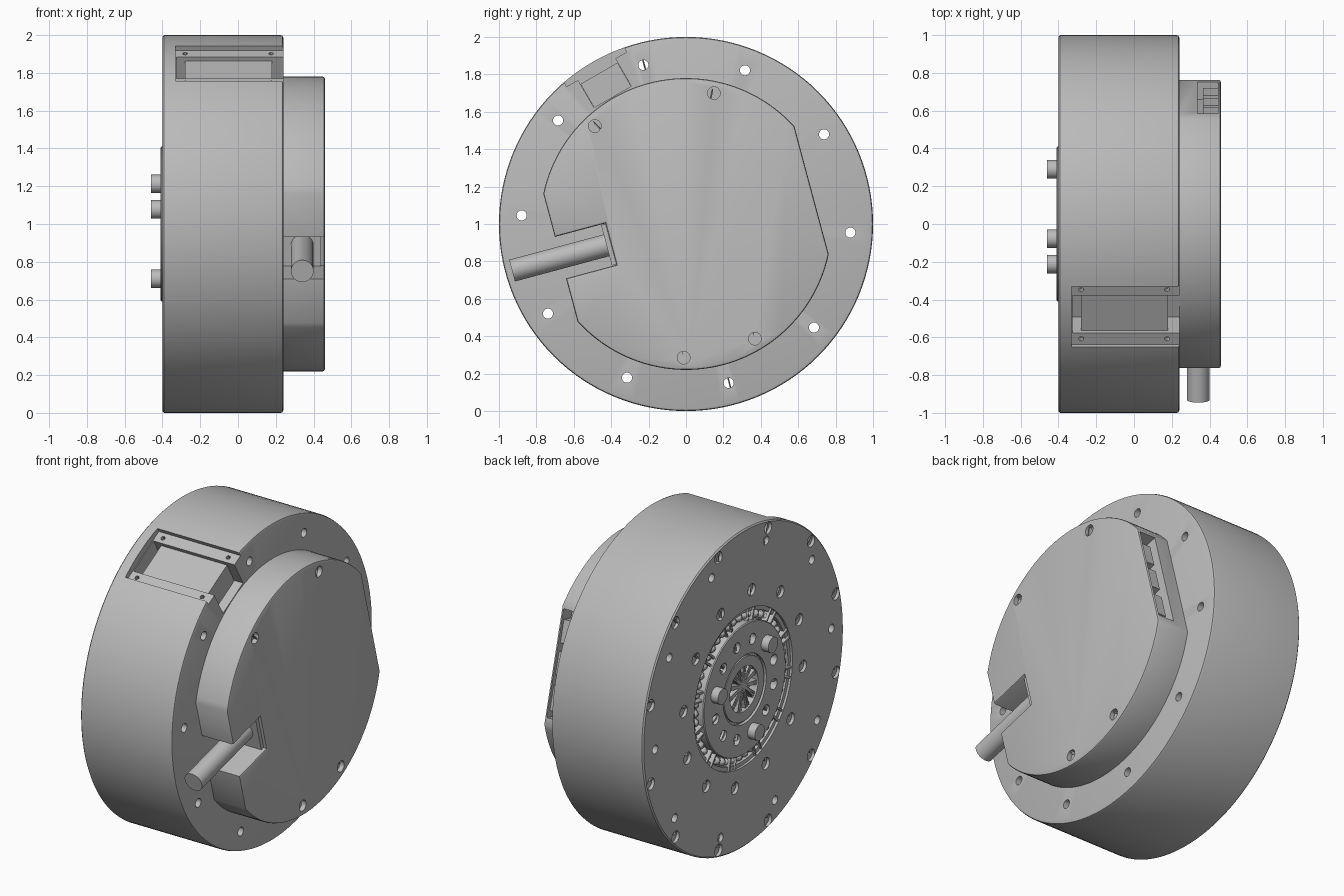
import bpy, bmesh
from math import radians, sin, cos, pi
from mathutils import Matrix, Vector

if "Cube" in bpy.data.objects:
    bpy.data.objects.remove(bpy.data.objects["Cube"])

grey = bpy.data.materials.new("metal grey")
grey.use_nodes = True
grey.diffuse_color = (0.5, 0.5, 0.5, 1)
grey.node_tree.nodes["Principled BSDF"].inputs["Base Color"].default_value = (0.5, 0.5, 0.5, 1)

AXIS = Matrix.Translation((0, 0, 1))       # the drum axis runs along x at z = 1
TILT = 15                                  # angle of the cover and cable
SOCKET = 30                                # angle of the rim socket


def finish(bm, name, angle=0):
    bmesh.ops.remove_doubles(bm, verts=bm.verts, dist=1e-5)
    bmesh.ops.recalc_face_normals(bm, faces=bm.faces)
    bm.transform(AXIS @ Matrix.Rotation(radians(angle), 4, 'X'))
    mesh = bpy.data.meshes.new(name)
    bm.to_mesh(mesh)
    bm.free()
    mesh.materials.append(grey)
    obj = bpy.data.objects.new(name, mesh)
    bpy.context.collection.objects.link(obj)
    return obj


def add_box(bm, x, y, z):
    """Box from three (low, high) ranges."""
    size = [b - a for a, b in (x, y, z)]
    mid = [(a + b) / 2 for a, b in (x, y, z)]
    m = Matrix.Translation(mid) @ Matrix.Diagonal((*size, 1))
    bmesh.ops.create_cube(bm, size=1, matrix=m)


def add_rod(bm, start, end, r, sides=24):
    start, end = Vector(start), Vector(end)
    d = end - start
    m = Matrix.Translation((start + end) / 2) @ d.to_track_quat('Z', 'Y').to_matrix().to_4x4()
    bmesh.ops.create_cone(bm, cap_ends=True, segments=sides, radius1=r, radius2=r,
                          depth=d.length, matrix=m)


def add_lathe(bm, profile, steps, offset=(0, 0)):
    """Spin (x, radius) points about the x axis."""
    verts = [bm.verts.new((x, 0, r)) for x, r in profile]
    edges = [bm.edges.new(p) for p in zip(verts, verts[1:])]
    res = bmesh.ops.spin(bm, geom=verts + edges, cent=(0, 0, 0), axis=(1, 0, 0),
                         angle=2 * pi, steps=steps, use_merge=True)
    new = {v for v in bm.verts if v.index == -1} | set(verts)
    bmesh.ops.translate(bm, verts=list(new), vec=(0, *offset))
    bm.verts.index_update()


def polar(r, degrees):
    a = radians(degrees)
    return r * cos(a), r * sin(a)


def cut(obj, cutter):
    mod = obj.modifiers.new("cut", 'BOOLEAN')
    mod.operation, mod.solver, mod.object = 'DIFFERENCE', 'EXACT', cutter
    bpy.context.view_layer.update()
    deps = bpy.context.evaluated_depsgraph_get()
    mesh = bpy.data.meshes.new_from_object(obj.evaluated_get(deps))
    obj.modifiers.clear()
    obj.data = mesh
    bpy.data.objects.remove(cutter)


def rods(name, spots, x0, x1, r, sides=20, angle=0):
    bm = bmesh.new()
    for y, z in spots:
        add_rod(bm, (x0, y, z), (x1, y, z), r, sides)
    return finish(bm, name, angle)


def screws(name, spots, x, face, r, angle=0):
    """Screw heads with hexagonal-looking sockets; face is +1 or -1 along x."""
    bm = bmesh.new()
    profile = [(x - face * .03, 0), (x - face * .03, r * .5), (x, r * .5),
               (x, r * .85), (x - face * .006, r), (x - face * .04, r)]
    for s in spots:
        add_lathe(bm, profile, 12, s)
    return finish(bm, name, angle)


# Drum body with bore, hub and bearing groove on the back
bm = bmesh.new()
add_lathe(bm, [(-.12, 0), (-.12, .11), (-.35, .11), (-.35, .14), (-.405, .14), (-.405, .2),
               (-.39, .2), (-.39, .215), (-.41, .215), (-.41, .405), (-.404, .41), (-.36, .41),
               (-.36, .465), (-.385, .465), (-.385, .49), (-.4, .49), (-.4, .992), (-.392, 1),
               (.225, 1), (.236, .996), (.24, .985), (.24, 0)], 128)
body = finish(bm, "drum_body")

through = [polar(.88, 33 + 36 * i) for i in range(10)]
rim = [polar(.955, 15 + 30 * i) for i in range(12)]
inner = [polar(.6, 30 * i + 8) for i in range(12)]
hub = [polar(.3, 15 + 30 * i) for i in range(12) if i % 4]
pins = [polar(.3, 15 + 120 * i) for i in range(3)]

cut(body, rods("through_hole_cutter", through, -.6, .6, .027))
cut(body, rods("rim_hole_cutter", rim, -.6, -.38, .037))
cut(body, rods("inner_hole_cutter", inner, -.6, -.38, .037))
cut(body, rods("hub_hole_cutter", hub, -.6, -.3, .033))

# Rim socket: shallow flat, then a deep pocket open to the front face
bm = bmesh.new()
add_box(bm, (-.33, .3), (-.185, .185), (.955, 1.2))
cut(body, finish(bm, "socket_flat_cutter", SOCKET))
bm = bmesh.new()
add_box(bm, (-.325, .3), (-.115, .115), (.785, 1.2))
cut(body, finish(bm, "socket_pocket_cutter", SOCKET))
bm = bmesh.new()
for x in (-.28, .175):
    for y in (-.15, .15):
        add_rod(bm, (x, y, .92), (x, y, 1.2), .013, 12)
cut(body, finish(bm, "socket_hole_cutter", SOCKET))

bm = bmesh.new()
add_box(bm, (-.28, .18), (-.114, .114), (.78, .93))
finish(bm, "socket_connector", SOCKET)

# Back face details
screws("rim_screws", rim, -.395, -1, .028)
screws("inner_screws", inner, -.395, -1, .028)
drive_pins = rods("drive_pins", pins, -.46, -.38, .049, 32)
bm = bmesh.new()
for i in range(48):
    y, z = polar(.438, 7.5 * i)
    bmesh.ops.create_uvsphere(bm, u_segments=10, v_segments=6, radius=.024,
                              matrix=Matrix.Translation((-.365, y, z)))
finish(bm, "bearing_balls")

# Cover: round plate with two flats and a cable notch
R, HALF = .78, 27
flat = R * cos(radians(HALF))
outline = [polar(R, HALF + (180 - 2 * HALF) * i / 48) for i in range(49)]
outline += [(-flat, .115), (-.415, .115), (-.415, -.115), (-flat, -.115)]
outline += [polar(R, 180 + HALF + (180 - 2 * HALF) * i / 48) for i in range(49)]
bm = bmesh.new()
base = bm.faces.new([bm.verts.new((.235, y, z)) for y, z in outline])
top = bmesh.ops.extrude_face_region(bm, geom=[base])["geom"]
bmesh.ops.translate(bm, verts=[g for g in top if isinstance(g, bmesh.types.BMVert)],
                    vec=(.225, 0, 0))
edges = [e for e in bm.edges if all(v.co.x > .45 for v in e.verts)]
bmesh.ops.bevel(bm, geom=edges, offset=.012, segments=2, profile=.5, affect='EDGES')
cover = finish(bm, "cover", TILT)

cover_spots = [polar(.715, a) for a in (118, 63, -106, -74)]
cut(cover, rods("cover_hole_cutter", cover_spots, .43, .6, .034, angle=TILT))
screws("cover_screws", cover_spots, .455, 1, .028, TILT)

# Connector bay in the flat side of the cover
bm = bmesh.new()
add_box(bm, (.335, .446), (.6, .9), (-.31, .335))
cut(cover, finish(bm, "bay_cutter", TILT))
bm = bmesh.new()
for low, high in ((-.27, -.12), (-.06, .08), (.13, .27)):
    add_box(bm, (.365, .446), (.59, .672), (low, high))
finish(bm, "bay_connectors", TILT)

# Cable and its grommet plate
bm = bmesh.new()
add_box(bm, (.24, .44), (-.44, -.41), (-.112, .112))
finish(bm, "cable_grommet", TILT)
bm = bmesh.new()
add_rod(bm, (.34, -.41, 0), (.34, -.963, 0), .06, 40)
finish(bm, "cable", TILT)

# Smooth the round surfaces, keep hard edges
bpy.ops.object.select_all(action='DESELECT')
for o in bpy.context.collection.objects:
    if o.type == 'MESH':
        o.select_set(True)
        bpy.context.view_layer.objects.active = o
bpy.ops.object.shade_smooth_by_angle(angle=radians(30))
